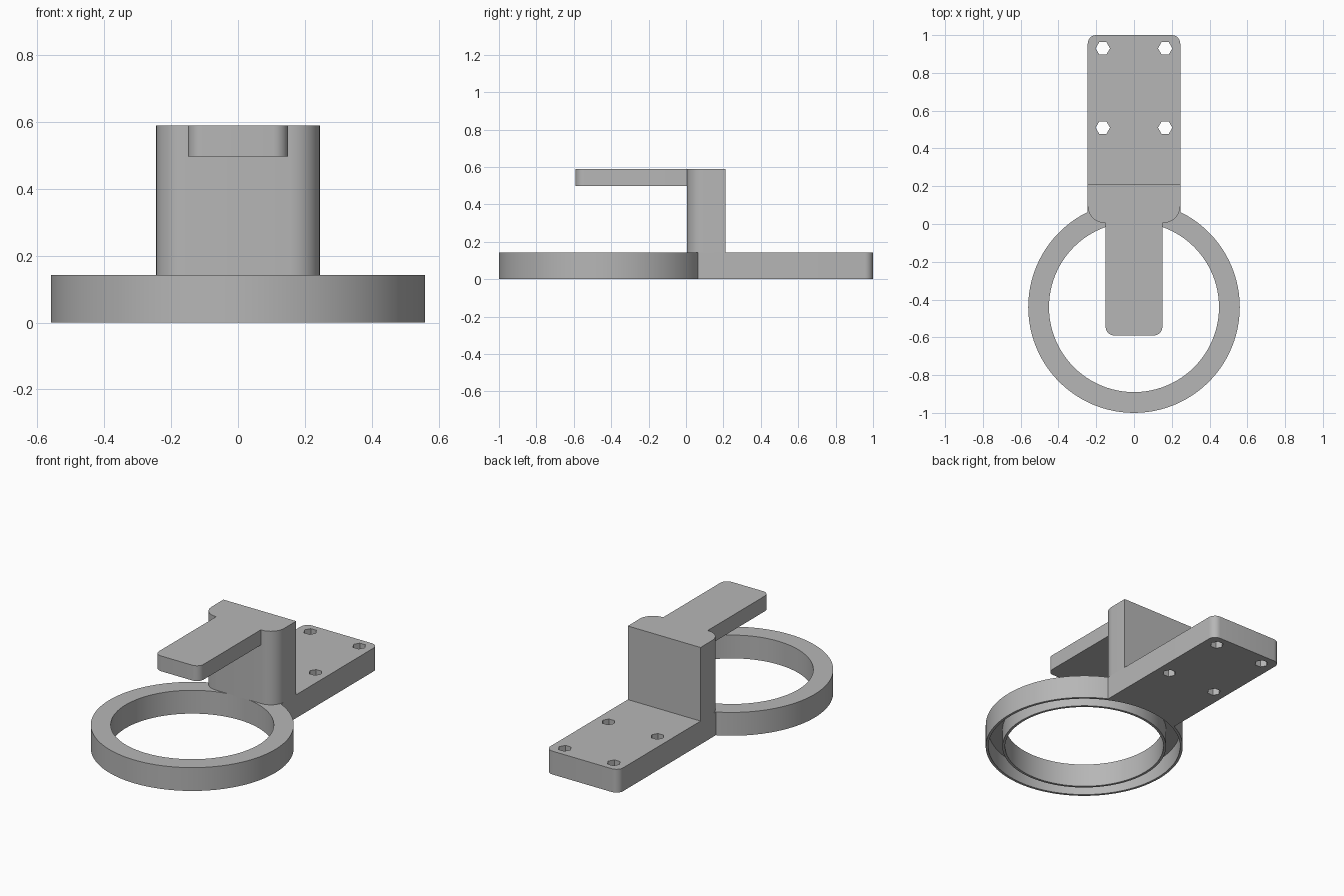
import bpy
import bmesh
from math import cos, sin, pi, radians

cube = bpy.data.objects.get("Cube")
if cube:
    bpy.data.objects.remove(cube, do_unlink=True)

grey = bpy.data.materials.new("mid grey")
grey.use_nodes = True
colour = (0.47, 0.47, 0.47, 1)
grey.diffuse_color = colour
grey.node_tree.nodes["Principled BSDF"].inputs["Base Color"].default_value = colour

RING_Y, RING_R, HOLE_R = -0.44, 0.56, 0.45
BASE_H, TOP = 0.142, 0.59


def finish(name, bm):
    bmesh.ops.recalc_face_normals(bm, faces=bm.faces)
    mesh = bpy.data.meshes.new(name)
    bm.to_mesh(mesh)
    bm.free()
    mesh.materials.append(grey)
    obj = bpy.data.objects.new(name, mesh)
    bpy.context.collection.objects.link(obj)
    return obj


def extrude(bm, outline, z0, z1):
    face = bm.faces.new([bm.verts.new((x, y, z0)) for x, y in outline])
    new = bmesh.ops.extrude_face_region(bm, geom=[face])["geom"]
    top = [v for v in new if isinstance(v, bmesh.types.BMVert)]
    bmesh.ops.translate(bm, verts=top, vec=(0, 0, z1 - z0))


def circle(cx, cy, r, n):
    return [(cx + r * cos(2 * pi * i / n), cy + r * sin(2 * pi * i / n))
            for i in range(n)]


def slab_outline(half, y0, y1, front_r=0, back_r=0, steps=8):
    """Rectangle with rounded front and/or back corners."""
    pts = []
    corners = [(1, 1, back_r), (-1, 1, back_r), (-1, -1, front_r), (1, -1, front_r)]
    for k, (sx, sy, r) in enumerate(corners):
        cx = sx * (half - r)
        cy = y1 - r if sy > 0 else y0 + r
        for i in range(steps + 1 if r else 1):
            a = (k + i / steps) * pi / 2
            pts.append((cx + r * cos(a), cy + r * sin(a)))
    return pts


def slab(name, z0, z1, *args):
    bm = bmesh.new()
    extrude(bm, slab_outline(*args), z0, z1)
    return finish(name, bm)


# Ring with a deep groove in its underside, turned from a cross-section
groove_in, groove_out, groove_z = HOLE_R + 0.015, RING_R - 0.015, 0.11
section = [(HOLE_R, 0), (groove_in, 0), (groove_in, groove_z), (groove_out, groove_z),
           (groove_out, 0), (RING_R, 0), (RING_R, BASE_H), (HOLE_R, BASE_H)]
bm = bmesh.new()
loop = [bm.verts.new((r, RING_Y, z)) for r, z in section]
edges = [bm.edges.new((loop[i - 1], loop[i])) for i in range(len(loop))]
bmesh.ops.spin(bm, geom=loop + edges, cent=(0, RING_Y, 0), axis=(0, 0, 1),
               angle=2 * pi, steps=96)
bmesh.ops.remove_doubles(bm, verts=bm.verts, dist=0.0005)
ring = finish("ring", bm)

# Mounting plate, pillar and overhanging arm
plate = slab("mounting_plate", 0, BASE_H, 0.245, -0.05, 1.0, 0, 0.045)
pillar = slab("pillar", BASE_H, TOP, 0.245, 0.005, 0.21, 0.09)
arm = slab("arm", 0.497, TOP, 0.15, -0.59, 0.005, 0.045)

# Cut the ring seat and the four six-sided screw holes from the plate
bm = bmesh.new()
extrude(bm, circle(0, RING_Y, RING_R - 0.001, 96), -0.1, 0.3)
for x in (-0.165, 0.165):
    for y in (0.51, 0.93):
        extrude(bm, circle(x, y, 0.038, 6), -0.1, 0.3)
cutter = finish("plate_cutter", bm)
cutter.hide_render = True
mod = plate.modifiers.new("holes", "BOOLEAN")
mod.operation = "DIFFERENCE"
mod.solver = "EXACT"
mod.object = cutter
bpy.context.view_layer.objects.active = plate
bpy.ops.object.modifier_apply(modifier=mod.name)
bpy.data.objects.remove(cutter, do_unlink=True)

# Smooth the curved walls and keep the corners sharp
bpy.ops.object.select_all(action="DESELECT")
for obj in (ring, plate, pillar, arm):
    obj.select_set(True)
bpy.context.view_layer.objects.active = ring
bpy.ops.object.shade_smooth_by_angle(angle=radians(30))
